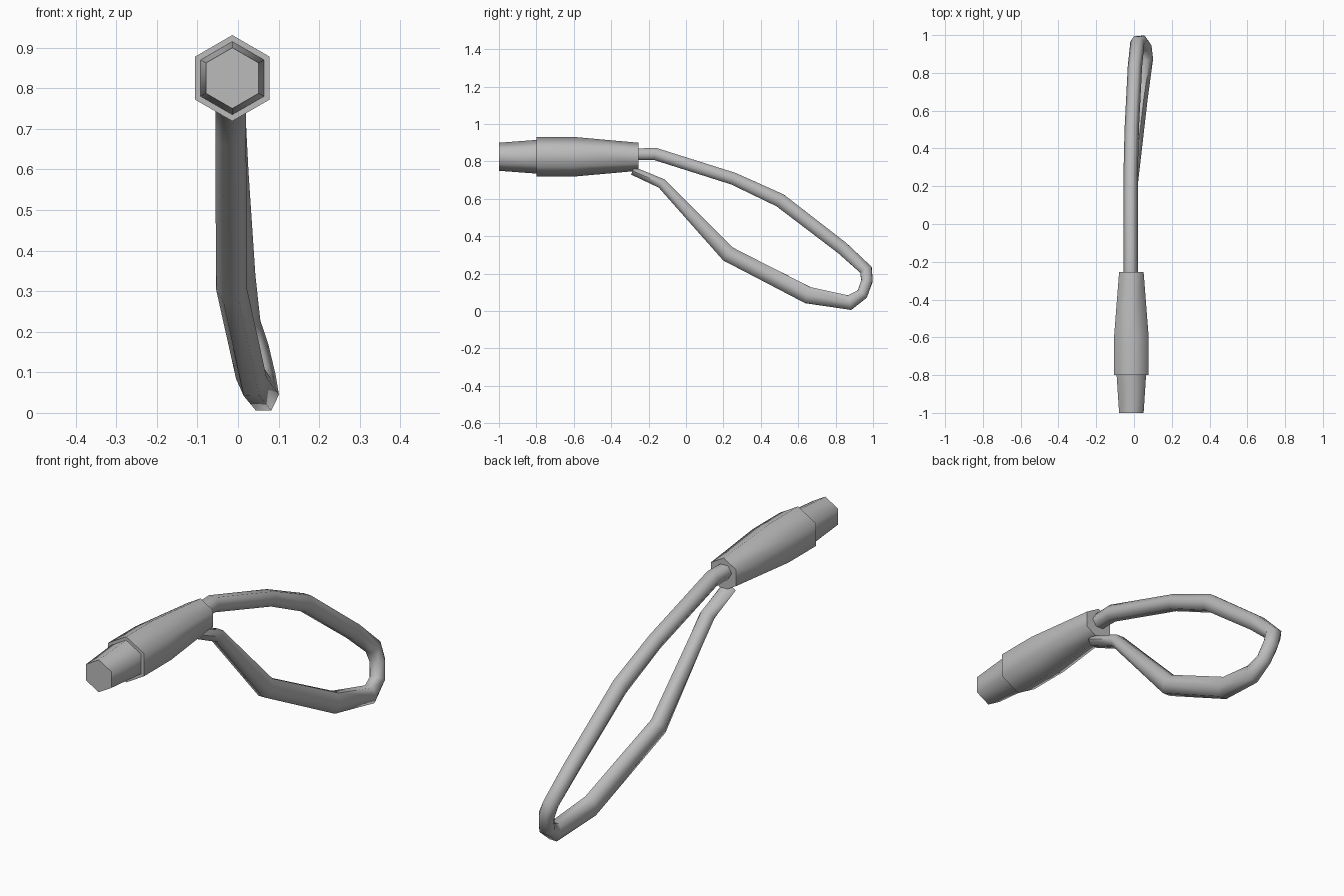
import bpy, bmesh, math
from mathutils import Vector

cube = bpy.data.objects.get("Cube")
if cube:
    bpy.data.objects.remove(cube)

grey = bpy.data.materials.new("plain grey")
grey.use_nodes = True
colour = (0.5, 0.5, 0.5, 1)
grey.diffuse_color = colour
grey.node_tree.nodes["Principled BSDF"].inputs["Base Color"].default_value = colour

SIDES = 6


def loft(name, rings):
    """Skin six-sided rings into a capped tube."""
    bm = bmesh.new()
    loops = [[bm.verts.new(p) for p in ring] for ring in rings]
    for a, b in zip(loops, loops[1:]):
        for i in range(SIDES):
            j = (i + 1) % SIDES
            bm.faces.new((a[i], a[j], b[j], b[i]))
    bm.faces.new(loops[0][::-1])
    bm.faces.new(loops[-1])
    bmesh.ops.recalc_face_normals(bm, faces=bm.faces)
    mesh = bpy.data.meshes.new(name)
    bm.to_mesh(mesh)
    bm.free()
    mesh.materials.append(grey)
    obj = bpy.data.objects.new(name, mesh)
    bpy.context.collection.objects.link(obj)
    bpy.ops.object.select_all(action='DESELECT')
    obj.select_set(True)
    bpy.context.view_layer.objects.active = obj
    bpy.ops.object.shade_smooth_by_angle(angle=math.radians(65))
    return obj


def ring(centre, u, v):
    turns = [math.tau * i / SIDES for i in range(SIDES)]
    return [centre + u * math.cos(t) + v * math.sin(t) for t in turns]


# Stepped hexagonal grip: (y, radius)
grip = [(-1, 0.075), (-0.8, 0.09), (-0.8, 0.106), (-0.6, 0.106), (-0.255, 0.075)]
loft("grip", [ring(Vector((-0.014, y, 0.825)), Vector((0, 0, r)), Vector((r, 0, 0)))
              for y, r in grip])

# Wrist cord: (x, y, z, half thickness), from the grip end round to its underside
cord = [
    (-0.018, -0.3, 0.838, 0.03), (-0.018, -0.165, 0.84, 0.033),
    (-0.018, 0.253, 0.708, 0.033), (-0.012, 0.503, 0.592, 0.037),
    (0.005, 0.835, 0.337, 0.035), (0.018, 0.963, 0.22, 0.033),
    (0.038, 0.967, 0.16, 0.03), (0.055, 0.942, 0.09, 0.03),
    (0.063, 0.875, 0.045, 0.04), (0.033, 0.652, 0.085, 0.045),
    (-0.016, 0.225, 0.305, 0.043), (-0.018, -0.13, 0.682, 0.027),
    (-0.018, -0.285, 0.75, 0.022),
]
points = [Vector(c[:3]) for c in cord]
rings = []
for i, p in enumerate(points):
    before = (p - points[i - 1]).normalized() if i else Vector()
    after = (points[i + 1] - p).normalized() if i < len(points) - 1 else Vector()
    along = (before + after).normalized()
    across = Vector((0, -along.z, along.y)).normalized()
    side = across.cross(along).normalized()
    rings.append(ring(p, side * 0.038, across * cord[i][3] / math.sin(math.pi / 3)))
loft("wrist_cord", rings)
